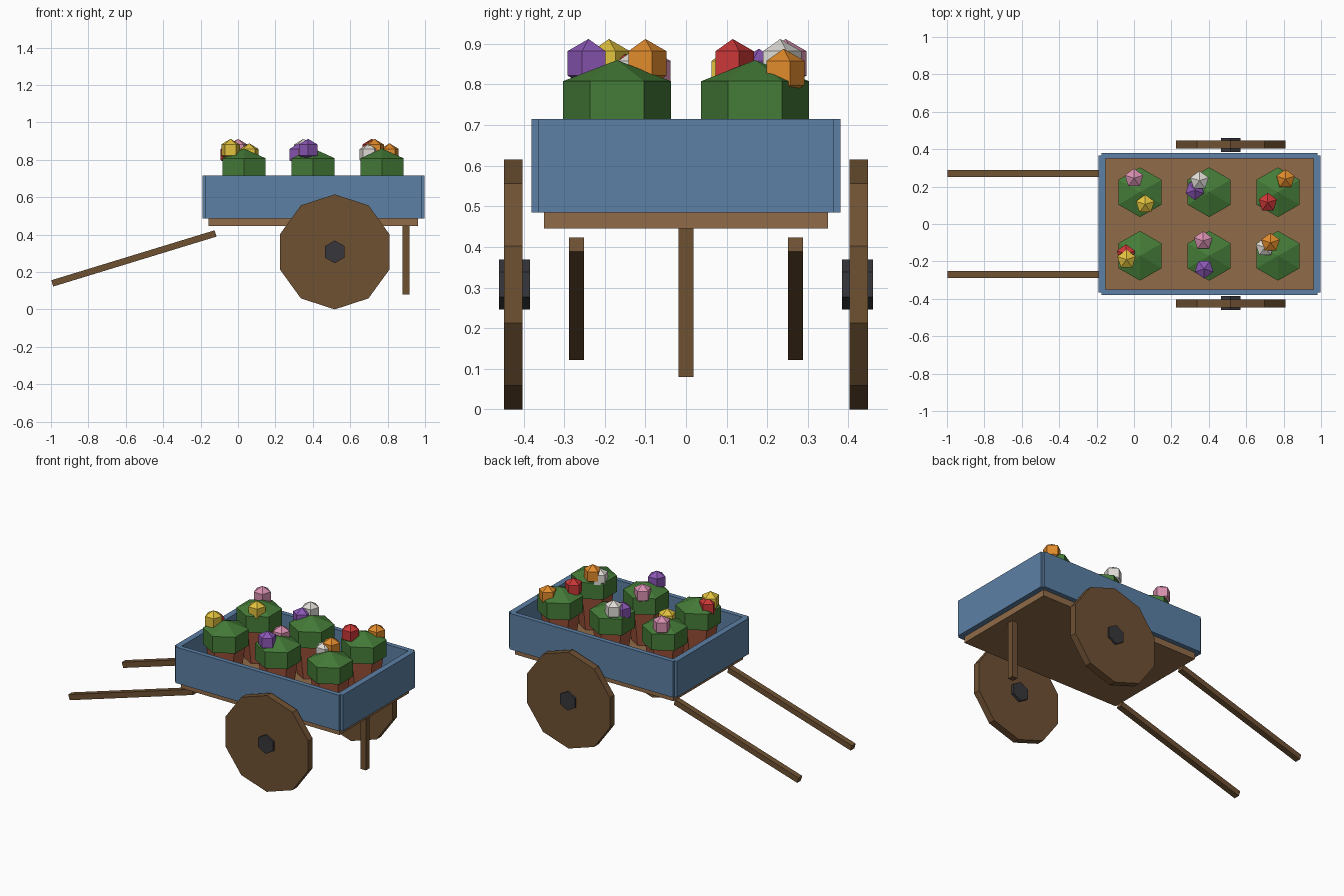
import bpy, bmesh
from math import sin, cos, pi, radians, atan2, hypot
from mathutils import Matrix

if "Cube" in bpy.data.objects:
    bpy.data.objects.remove(bpy.data.objects["Cube"])


def make_mat(name, hex_code):
    rgb = [(int(hex_code[i:i + 2], 16) / 255) ** 2.2 for i in (0, 2, 4)]
    m = bpy.data.materials.new(name)
    m.diffuse_color = (*rgb, 1)
    m.use_nodes = True
    m.node_tree.nodes["Principled BSDF"].inputs["Base Color"].default_value = m.diffuse_color
    return m


BLUE = make_mat("blue_paint", "5c7fa3")
PLANK = make_mat("plank_wood", "8f6b4a")
WOOD = make_mat("dark_wood", "6e5236")
IRON = make_mat("iron", "3a3a3e")
CLAY = make_mat("clay", "a0553f")
LEAF = make_mat("leaf", "467a3a")
PETAL = {n: make_mat(n + "_petal", h) for n, h in dict(
    pink="d78fae", yellow="e0c040", white="dedad4",
    purple="8a58b5", orange="e08a30", red="c83a3a").items()}


def finish(bm, name, mat):
    bmesh.ops.recalc_face_normals(bm, faces=bm.faces)
    me = bpy.data.meshes.new(name)
    bm.to_mesh(me)
    bm.free()
    me.materials.append(mat)
    ob = bpy.data.objects.new(name, me)
    bpy.context.collection.objects.link(ob)
    return ob


def box(name, mat, centre, size, tilt=0):
    bm = bmesh.new()
    bmesh.ops.create_cube(bm, size=1, matrix=Matrix.Diagonal((*size, 1)))
    ob = finish(bm, name, mat)
    ob.location = centre
    ob.rotation_euler.y = tilt
    return ob


def turned(name, mat, centre, profile, sides, turn=0, tilt=0):
    """Faceted solid of revolution from (radius, height) points; first corner faces +y."""
    bm = bmesh.new()
    rings = []
    for r, z in profile:
        if r == 0:
            rings.append([bm.verts.new((0, 0, z))] * sides)
        else:
            angles = [2 * pi * i / sides + turn for i in range(sides)]
            rings.append([bm.verts.new((r * sin(a), r * cos(a), z)) for a in angles])
    for a, b in zip(rings, rings[1:]):
        for i in range(sides):
            j = (i + 1) % sides
            bm.faces.new(list(dict.fromkeys((a[i], a[j], b[j], b[i]))))
    for ring, (r, _) in ((rings[0], profile[0]), (rings[-1], profile[-1])):
        if r:
            bm.faces.new(ring)
    ob = finish(bm, name, mat)
    ob.location = centre
    ob.rotation_euler.x = tilt
    return ob


def ball(r, h):
    """Two-ring low-poly ball profile."""
    return [(0, -h), (r, -h / 2), (r, h / 2), (0, h)]


# Cart bed and walls
box("bed_floor", PLANK, (0.403, 0, 0.466), (1.12, 0.70, 0.042))
for s, side in ((-1, "front"), (1, "back")):
    box(side + "_wall", BLUE, (0.403, 0.365 * s, 0.6), (1.155, 0.03, 0.23))
for x, side in ((-0.172, "handle"), (0.978, "leg")):
    box(side + "_end_wall", BLUE, (x, 0, 0.6), (0.038, 0.73, 0.23))

# Wheels, hubs and handles on both sides
x0, z0, x1, z1 = -0.993, 0.139, -0.12, 0.406
for s, side in ((-1, "front"), (1, "back")):
    turned(side + "_wheel", WOOD, (0.517, 0.425 * s, 0.3075),
           [(0.3075, -0.0225), (0.3075, 0.0225)], 10, tilt=radians(90))
    turned(side + "_hub", IRON, (0.517, 0.422 * s, 0.3075),
           [(0.061, -0.038), (0.061, 0.038)], 6, tilt=radians(90))
    box(side + "_handle", WOOD, ((x0 + x1) / 2, 0.27 * s, (z0 + z1) / 2),
        (hypot(x1 - x0, z1 - z0), 0.037, 0.035), -atan2(z1 - z0, x1 - x0))

# Prop leg
box("prop_leg", WOOD, (0.899, 0, 0.265), (0.037, 0.037, 0.37))

# Flower pots with foliage
for x in (0.032, 0.402, 0.77):
    for y in (-0.17, 0.17):
        turned("pot", CLAY, (x, y, 0.487), [(0.085, 0), (0.115, 0.22)], 6)
        turned("foliage", LEAF, (x, y, 0.756), ball(0.133, 0.104), 6)

# Blooms: colour, x, y, centre height
BLOOMS = [
    ("pink", 0.0, 0.245, 0.852), ("yellow", 0.06, 0.105, 0.828),
    ("white", 0.35, 0.232, 0.852), ("purple", 0.325, 0.18, 0.828),
    ("red", 0.715, 0.115, 0.852), ("orange", 0.81, 0.24, 0.828),
    ("yellow", -0.04, -0.19, 0.852), ("red", -0.043, -0.16, 0.828),
    ("purple", 0.375, -0.24, 0.852), ("pink", 0.37, -0.09, 0.828),
    ("orange", 0.73, -0.1, 0.852), ("white", 0.70, -0.125, 0.828),
]
for colour, x, y, z in BLOOMS:
    turned(colour + "_bloom", PETAL[colour], (x, y, z), ball(0.052, 0.06), 5,
           turn=pi if colour == "purple" else 0)
